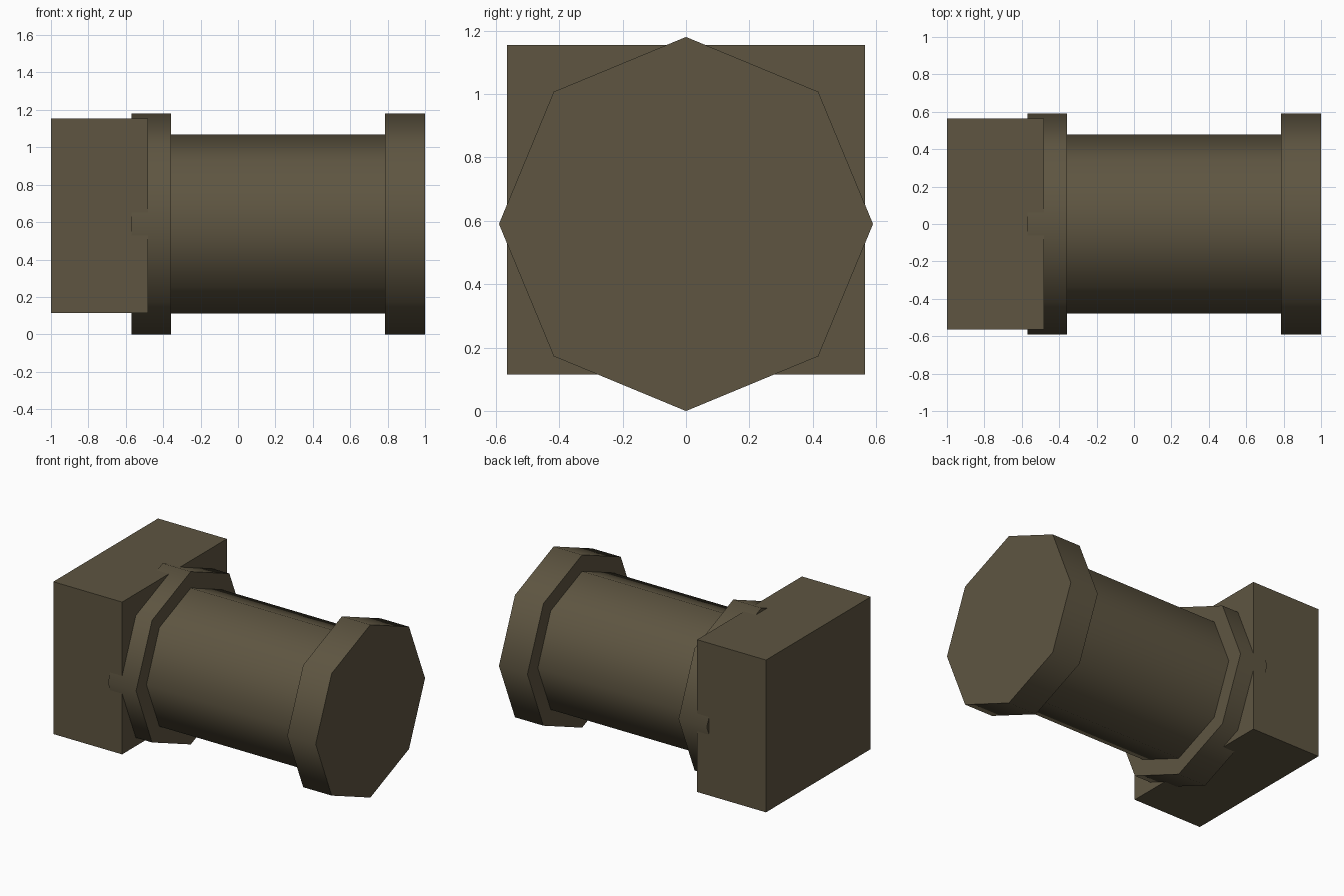
import bpy
import math

if "Cube" in bpy.data.objects:
    bpy.data.objects.remove(bpy.data.objects["Cube"])

AXIS_Z = 0.59

brown = bpy.data.materials.new("dark_olive_brown")
brown.diffuse_color = (0.112, 0.091, 0.053, 1.0)
brown.use_nodes = True
brown.node_tree.nodes["Principled BSDF"].inputs["Base Color"].default_value = brown.diffuse_color


# Octagonal drum lying along x, with a corner pointing straight up
def drum(name, x0, x1, radius):
    bpy.ops.mesh.primitive_cylinder_add(
        vertices=8, radius=radius, depth=x1 - x0,
        location=((x0 + x1) / 2, 0, AXIS_Z), rotation=(0, math.pi / 2, 0))
    obj = bpy.context.object
    obj.name = name
    obj.data.materials.append(brown)
    bpy.ops.object.shade_smooth_by_angle(angle=math.radians(50))
    return obj


# Shaft and its two end flanges
drum("shaft", -0.36, 0.79, 0.478)
drum("inner_flange", -0.57, -0.357, 0.59)
drum("outer_flange", 0.785, 1.0, 0.59)

# Square mounting block at the left end
bpy.ops.mesh.primitive_cube_add(size=1, location=(-0.74, 0, 0.635))
block = bpy.context.object
block.name = "mounting_block"
block.scale = (0.52, 1.13, 1.04)
bpy.ops.object.transform_apply(location=False, rotation=False, scale=True)
block.data.materials.append(brown)
